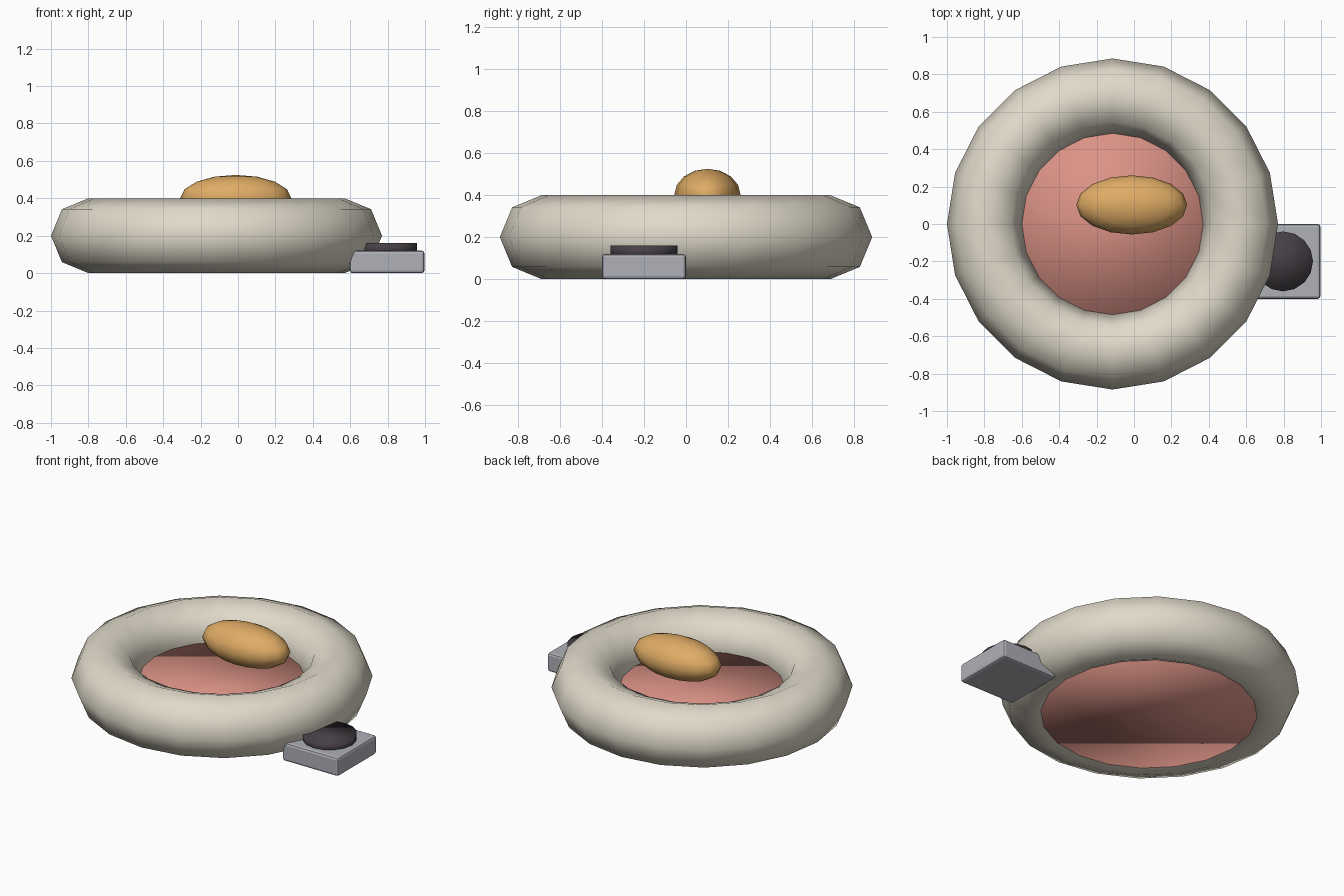
import bpy
import math

if "Cube" in bpy.data.objects:
    bpy.data.objects.remove(bpy.data.objects["Cube"])


def material(name, rgb):
    m = bpy.data.materials.new(name)
    m.diffuse_color = (*rgb, 1.0)
    m.use_nodes = True
    m.node_tree.nodes["Principled BSDF"].inputs["Base Color"].default_value = m.diffuse_color
    return m


CREAM = material("cream", (0.75, 0.70, 0.59))
PINK = material("pink", (0.71, 0.29, 0.24))
AMBER = material("amber", (0.74, 0.41, 0.13))
GREY = material("grey", (0.43, 0.44, 0.48))
DARK = material("charcoal", (0.06, 0.05, 0.06))


def finish(name, mat, scale=None, smooth=True):
    ob = bpy.context.object
    ob.name = name
    if scale:
        ob.scale = scale
        bpy.ops.object.transform_apply(location=False, rotation=False, scale=True)
    ob.data.materials.append(mat)
    if smooth:
        bpy.ops.object.shade_smooth()
    return ob


def cylinder(name, mat, sides, radius, x, y, z0, z1):
    bpy.ops.mesh.primitive_cylinder_add(vertices=sides, radius=radius, depth=z1 - z0,
                                        location=(x, y, (z0 + z1) / 2))
    return finish(name, mat)


RING_X = -0.115

# Padded outer ring
bpy.ops.mesh.primitive_torus_add(major_segments=20, minor_segments=8,
                                 major_radius=0.685, minor_radius=0.2,
                                 location=(RING_X, 0, 0.2))
finish("ring_cushion", CREAM)

# Floor pad filling the ring
cylinder("floor_pad", PINK, 20, 0.66, RING_X, 0, 0.02, 0.2)

# Oval pillow
bpy.ops.mesh.primitive_uv_sphere_add(segments=16, ring_count=8, radius=1,
                                     location=(-0.012, 0.102, 0.4))
finish("oval_pillow", AMBER, (0.297, 0.158, 0.125))

# Side block with softened edges
bpy.ops.mesh.primitive_cube_add(size=1, location=(0.797, -0.2, 0.06))
block = finish("side_block", GREY, (0.4, 0.4, 0.12), smooth=False)
bevel = block.modifiers.new("soft_edges", 'BEVEL')
bevel.width = 0.015
bevel.segments = 2

# Round cap on the block
cylinder("block_cap", DARK, 16, 0.16, 0.797, -0.2, 0.1, 0.16)
